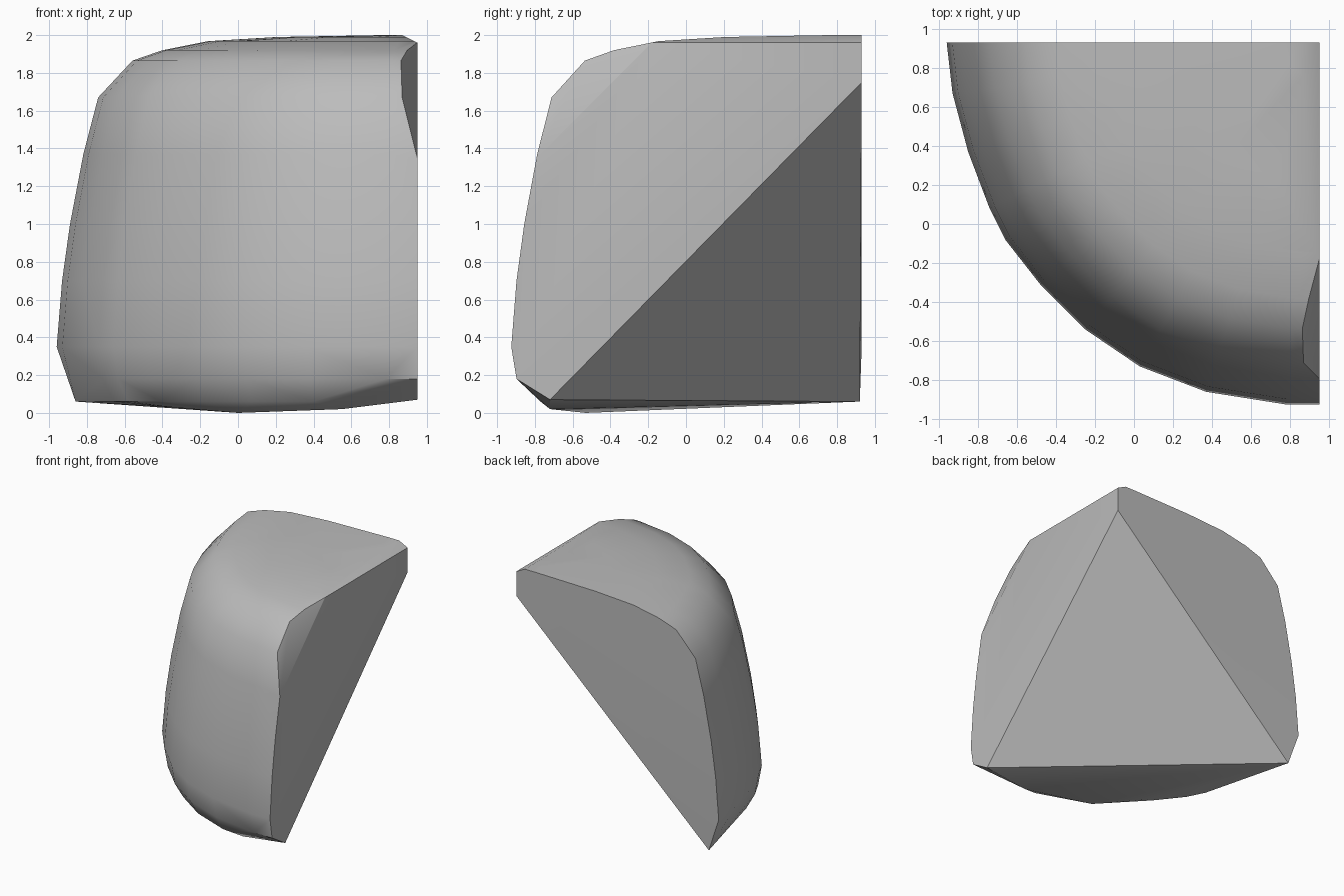
import bpy
import bmesh
from mathutils import Vector

cube = bpy.data.objects.get("Cube")
if cube:
    bpy.data.objects.remove(cube, do_unlink=True)

# Stone colour
stone = bpy.data.materials.new("warm_free_grey")
stone.name = "plain_grey"
stone.use_nodes = True
GREY = (0.5, 0.5, 0.5, 1)
stone.diffuse_color = GREY
stone.node_tree.nodes["Principled BSDF"].inputs["Base Color"].default_value = GREY

# Widest outline of the curved wall, from the back edge round to the side edge
OUTLINE = [(-.96, .93), (-.93, .67), (-.85, .37), (-.74, .08), (-.66, -.08),
           (-.48, -.31), (-.25, -.54), (.03, -.73), (.37, -.86), (.78, -.925), (.95, -.925)]
CORNER = Vector((.95, .93))

# Height and scale of each ring, shrinking towards the upright corner
RINGS = [(.18, .985), (.35, 1), (.7, .985), (1, .963), (1.37, .926), (1.67, .885),
         (1.865, .79), (1.92, .707), (1.968, .58), (1.99, .39), (2, .1)]


def ring(z, scale, outline):
    for p in outline:
        q = CORNER + (Vector(p) - CORNER) * scale
        yield (q.x, q.y, z)


bm = bmesh.new()
points = [p for z, s in RINGS for p in ring(z, s, OUTLINE)
          if not (z < .2 and p[0] < -.8)]
# Rounded lower rim and shallow belly
points += ring(.06, .95, OUTLINE[3:9])
points += [(0, -.53, 0), (.55, -.72, .02), (-.35, -.2, .03)]
# Corners of the slanted triangular cut, and the top corner
points += [(.95, .93, 1.75), (-.86, .92, .06), (.95, -.72, .07), (.95, .93, 2)]
for p in points:
    bm.verts.new(p)


def hull():
    out = bmesh.ops.convex_hull(bm, input=bm.verts[:])
    loose = {g for g in out["geom_interior"] + out["geom_unused"]
             if isinstance(g, bmesh.types.BMVert) and g.is_valid}
    bmesh.ops.delete(bm, geom=list(loose), context="VERTS")


hull()

# Chips along the side edge: shoulder and top
for co, no in [((.95, -.18, 1.96), (.17, -.057, .057)),
               ((.95, .93, 1.96), (.04, 0, .08))]:
    cut = bmesh.ops.bisect_plane(bm, geom=bm.verts[:] + bm.edges[:] + bm.faces[:],
                                 plane_co=co, plane_no=no, clear_outer=True)
    rim = [e for e in bm.edges if e.is_boundary]
    if rim:
        bmesh.ops.holes_fill(bm, edges=rim)

# Merge the coplanar triangles of the flat sides
bmesh.ops.remove_doubles(bm, verts=bm.verts[:], dist=.002)
bmesh.ops.dissolve_limit(bm, angle_limit=.01, verts=bm.verts[:], edges=bm.edges[:])
bmesh.ops.recalc_face_normals(bm, faces=bm.faces[:])

mesh = bpy.data.meshes.new("stone_chunk")
bm.to_mesh(mesh)
bm.free()
mesh.materials.append(stone)
chunk = bpy.data.objects.new("stone_chunk", mesh)
bpy.context.collection.objects.link(chunk)

# Smooth curved wall with crisp cut edges
bpy.ops.object.select_all(action="DESELECT")
chunk.select_set(True)
bpy.context.view_layer.objects.active = chunk
bpy.ops.object.shade_smooth_by_angle(angle=.6)
